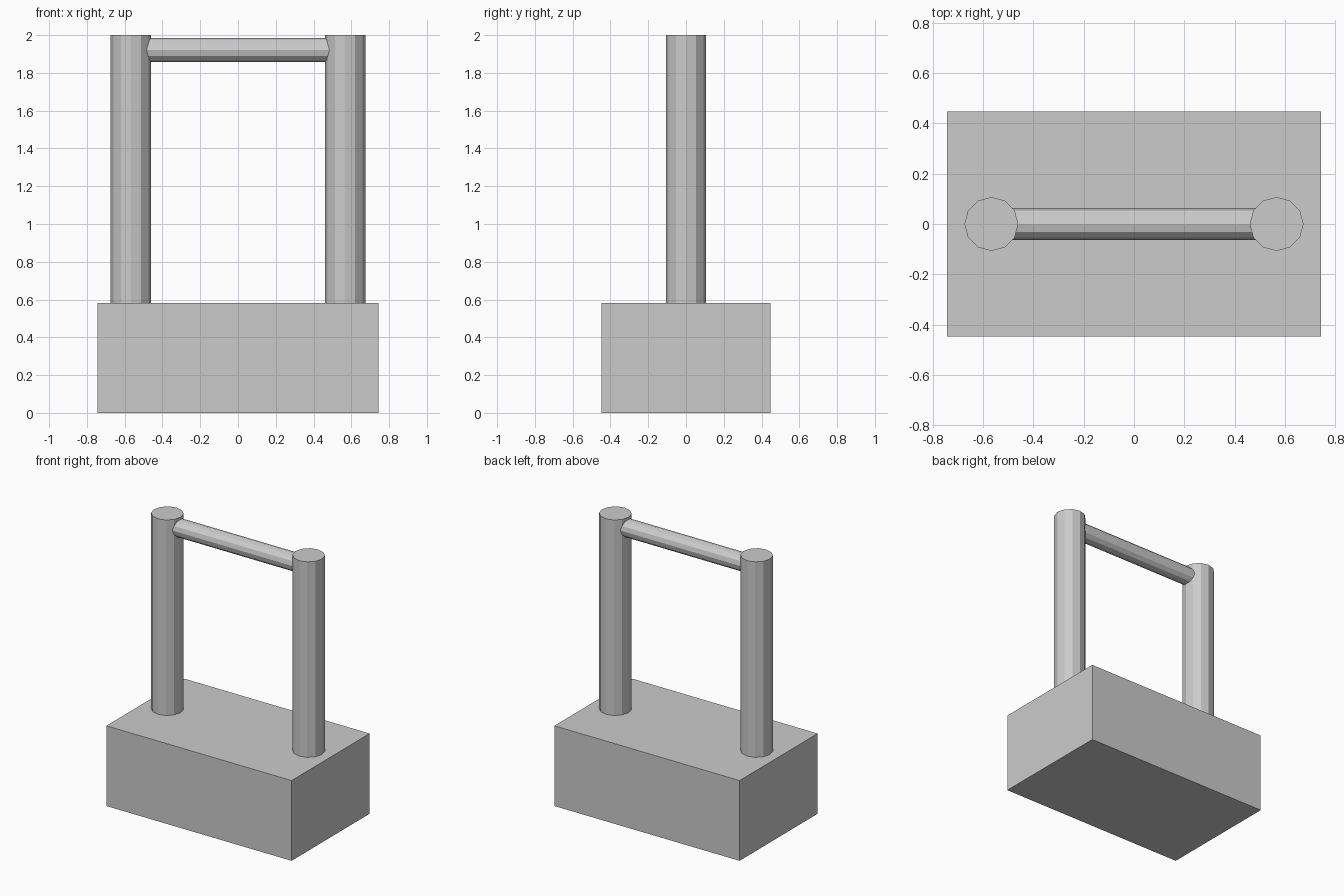
import bpy
import math

if "Cube" in bpy.data.objects:
    bpy.data.objects.remove(bpy.data.objects["Cube"])

grey = bpy.data.materials.new("plain_grey")
grey.diffuse_color = (0.6, 0.6, 0.6, 1)
grey.use_nodes = True
grey.node_tree.nodes["Principled BSDF"].inputs["Base Color"].default_value = grey.diffuse_color

BASE_H = 0.582
POST_X = 0.567
POST_R = 0.107


def finish(name):
    ob = bpy.context.object
    ob.name = name
    ob.data.materials.append(grey)
    return ob


def rod(name, radius, length, loc, rot=(0, 0, 0)):
    # 12-sided flat-shaded rod
    bpy.ops.mesh.primitive_cylinder_add(vertices=12, radius=radius, depth=length,
                                        location=loc, rotation=rot)
    return finish(name)


# Base block
bpy.ops.mesh.primitive_cube_add(size=1, location=(0, 0, BASE_H / 2))
base = finish("base_block")
base.scale = (1.486, 0.894, BASE_H)

# Two upright posts, sunk slightly into the base
bottom = BASE_H - 0.01
for side, name in ((-1, "left_post"), (1, "right_post")):
    rod(name, POST_R, 2 - bottom, (side * POST_X, 0, (2 + bottom) / 2))

# Crossbar between the posts
rod("crossbar", 0.063, 2 * POST_X - 0.1, (0, 0, 1.921), (0, math.pi / 2, 0))
